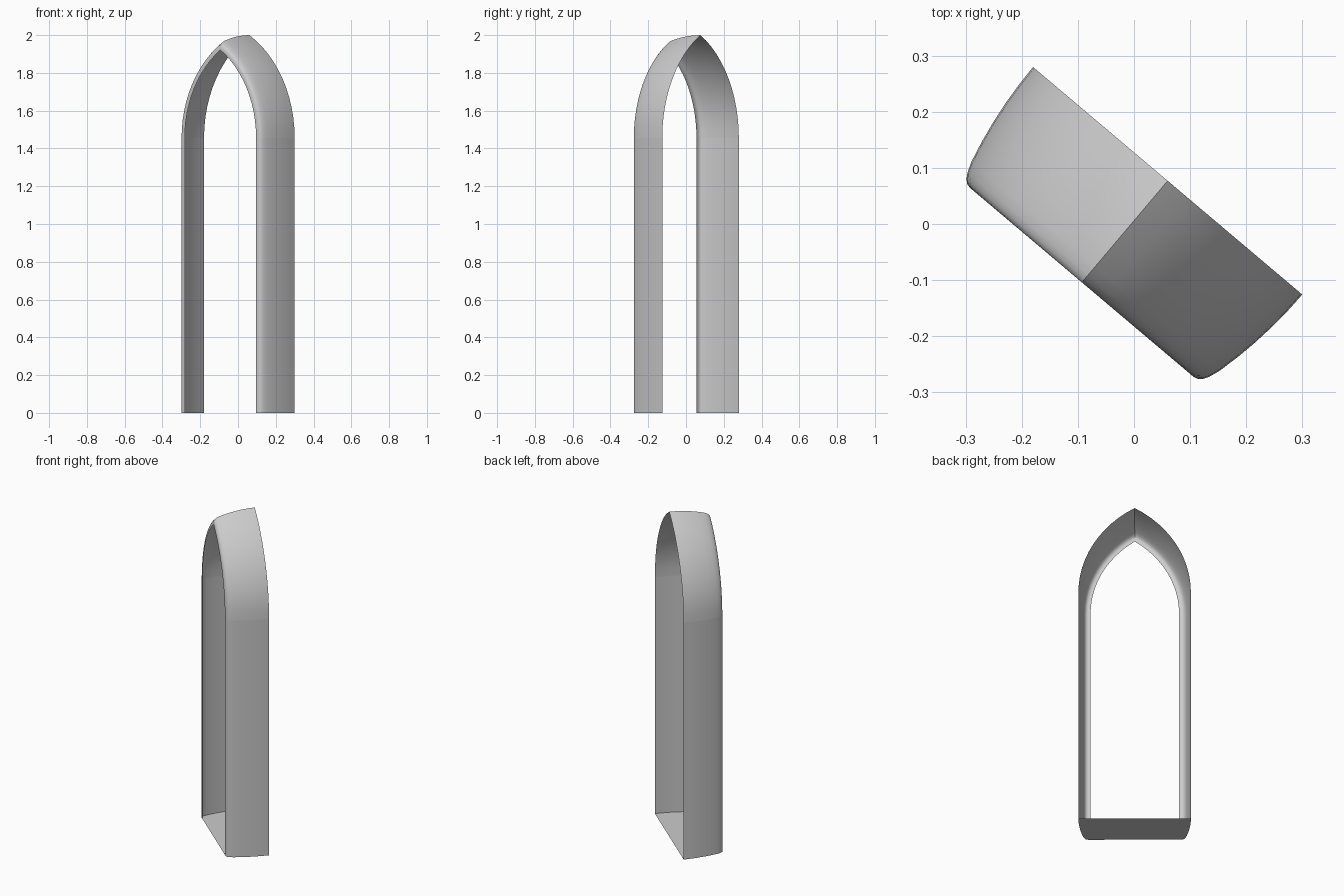
import bpy, bmesh, math
from mathutils import Matrix

if "Cube" in bpy.data.objects:
    bpy.data.objects.remove(bpy.data.objects["Cube"], do_unlink=True)

HALF = 0.314            # half width of the open back edge
RADIUS = 2 * HALF       # equilateral pointed arch
SPRING = 2.0 - HALF * math.sqrt(3)
STEPS = 12
PLACE = Matrix.Translation((0.06, 0.077, 0)) @ Matrix.Rotation(math.radians(-40.2), 4, 'Z')

# Reveal cross-section: (inset from outer outline, depth towards the front)
SECTION = [(0, 0), (0.001, 0.04), (0.004, 0.08), (0.009, 0.12), (0.016, 0.16),
           (0.025, 0.2), (0.032, 0.219), (0.038, 0.229), (0.045, 0.235),
           (0.053, 0.237), (0.067, 0.237)]

grey = bpy.data.materials.new("plain_grey")
grey.use_nodes = True
grey.diffuse_color = (0.6, 0.6, 0.6, 1)
grey.node_tree.nodes["Principled BSDF"].inputs["Base Color"].default_value = (0.6, 0.6, 0.6, 1)


def finish(name, bm):
    bm.transform(PLACE)
    mesh = bpy.data.meshes.new(name)
    bm.to_mesh(mesh)
    bm.free()
    mesh.materials.append(grey)
    obj = bpy.data.objects.new(name, mesh)
    bpy.context.collection.objects.link(obj)
    bpy.ops.object.select_all(action='DESELECT')
    obj.select_set(True)
    bpy.context.view_layer.objects.active = obj
    bpy.ops.object.shade_smooth_by_angle(angle=math.radians(40))


def sheet(name, rows, side):
    """Skin a grid of points, keeping the faces turned outwards."""
    bm = bmesh.new()
    grid = [[bm.verts.new((side * x, y, z)) for x, y, z in row] for row in rows]
    for a, b in zip(grid, grid[1:]):
        for i in range(len(a) - 1):
            quad = [a[i], b[i], b[i + 1], a[i + 1]]
            bm.faces.new(quad if side > 0 else quad[::-1])
    bm.normal_update()
    if sum(f.normal.x * side for f in bm.faces) < 0:
        bmesh.ops.reverse_faces(bm, faces=bm.faces[:])
    finish(name, bm)


def arc_point(inset, depth, t):
    r = RADIUS - inset
    angle = t * math.acos(HALF / r)
    return (r * math.cos(angle) - HALF, -depth, SPRING + r * math.sin(angle))


# Straight jambs and curved arch halves
for side, label in ((1, "left"), (-1, "right")):
    sheet(label + "_jamb", [[(HALF - d, -v, z) for z in (0, SPRING)] for d, v in SECTION], side)
    sheet(label + "_arch", [[arc_point(d, v, i / STEPS) for i in range(STEPS + 1)]
                            for d, v in SECTION], side)

# Flat sill closing the bottom
bm = bmesh.new()
outline = [(HALF - d, -v) for d, v in SECTION]
outline += [(-x, y) for x, y in reversed(outline)]
bm.faces.new([bm.verts.new((x, y, 0)) for x, y in reversed(outline)])
bm.normal_update()
if bm.faces[:][0].normal.z < 0:
    bmesh.ops.reverse_faces(bm, faces=bm.faces[:])
finish("sill", bm)
